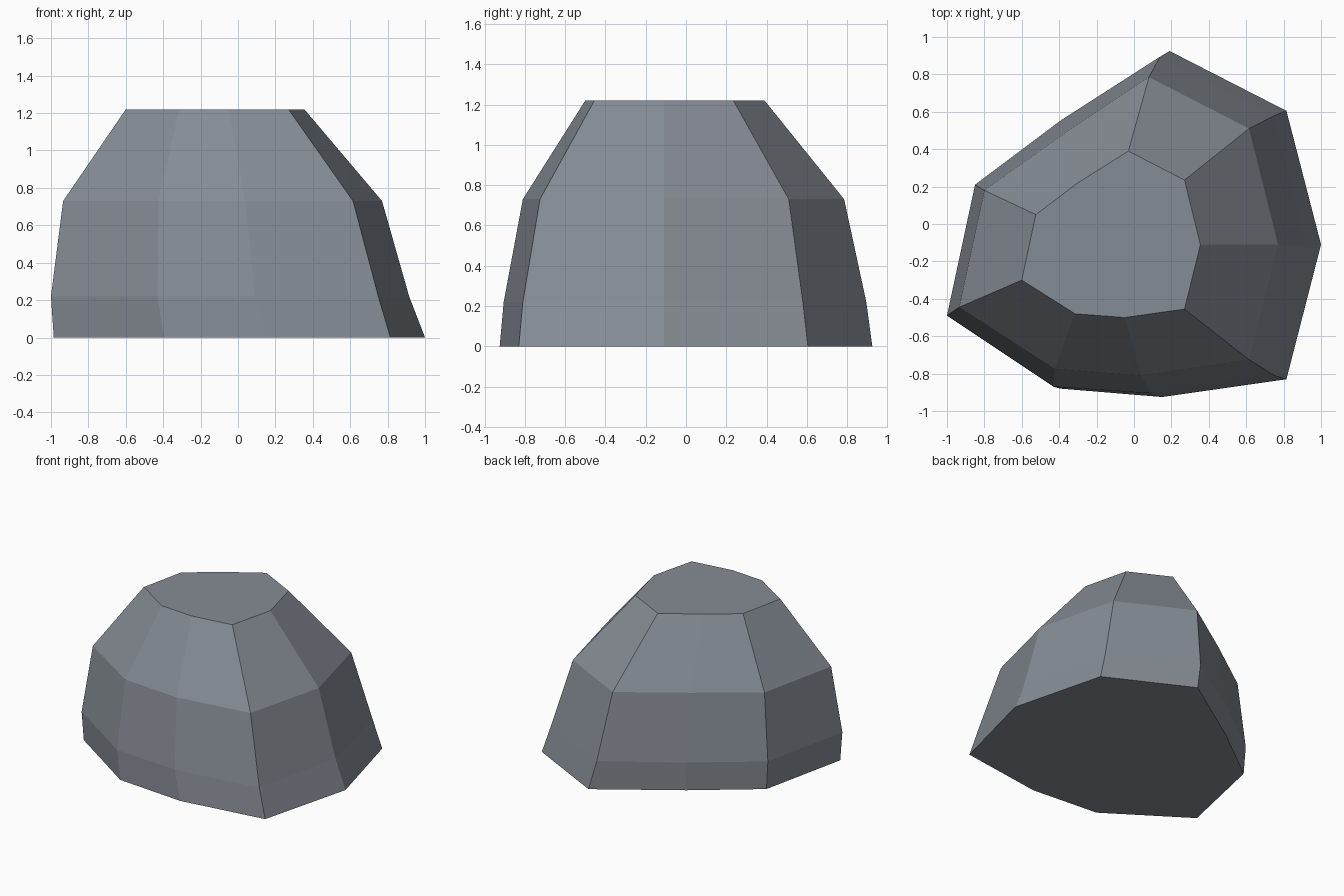
import bpy, bmesh

if "Cube" in bpy.data.objects:
    bpy.data.objects.remove(bpy.data.objects["Cube"])

# Stone: four nine-sided outlines stacked from the ground to the flat top
LEVELS = [
    (0.00, [(1.0, -.11), (.815, .605), (.19, .925), (-.385, .545), (-.835, .205),
            (-.985, -.485), (-.395, -.88), (.15, -.925), (.815, -.83)]),
    (0.22, [(.915, -.11), (.75, .58), (.14, .895), (-.39, .555), (-.85, .21),
            (-1.0, -.49), (-.43, -.87), (.09, -.905), (.75, -.81)]),
    (0.73, [(.77, -.11), (.615, .51), (.08, .785), (-.37, .485), (-.80, .18),
            (-.935, -.445), (-.425, -.775), (.04, -.81), (.615, -.725)]),
    (1.22, [(.355, -.11), (.27, .235), (-.03, .39), (-.30, .22), (-.525, .05),
            (-.60, -.30), (-.315, -.48), (-.05, -.50), (.27, -.455)]),
]

stone_grey = bpy.data.materials.new("stone grey")
stone_grey.diffuse_color = (0.235, 0.262, 0.298, 1)
stone_grey.use_nodes = True
stone_grey.node_tree.nodes["Principled BSDF"].inputs["Base Color"].default_value = stone_grey.diffuse_color

bm = bmesh.new()
rings = [[bm.verts.new((x, y, z)) for x, y in outline] for z, outline in LEVELS]

# Side facets between neighbouring outlines
for low, high in zip(rings, rings[1:]):
    n = len(low)
    for i in range(n):
        j = (i + 1) % n
        bm.faces.new((low[i], low[j], high[j], high[i]))

# Flat base and top
bm.faces.new(rings[0][::-1])
bm.faces.new(rings[-1])
bmesh.ops.recalc_face_normals(bm, faces=bm.faces)

mesh = bpy.data.meshes.new("rock")
bm.to_mesh(mesh)
bm.free()
mesh.materials.append(stone_grey)
bpy.context.collection.objects.link(bpy.data.objects.new("rock", mesh))
